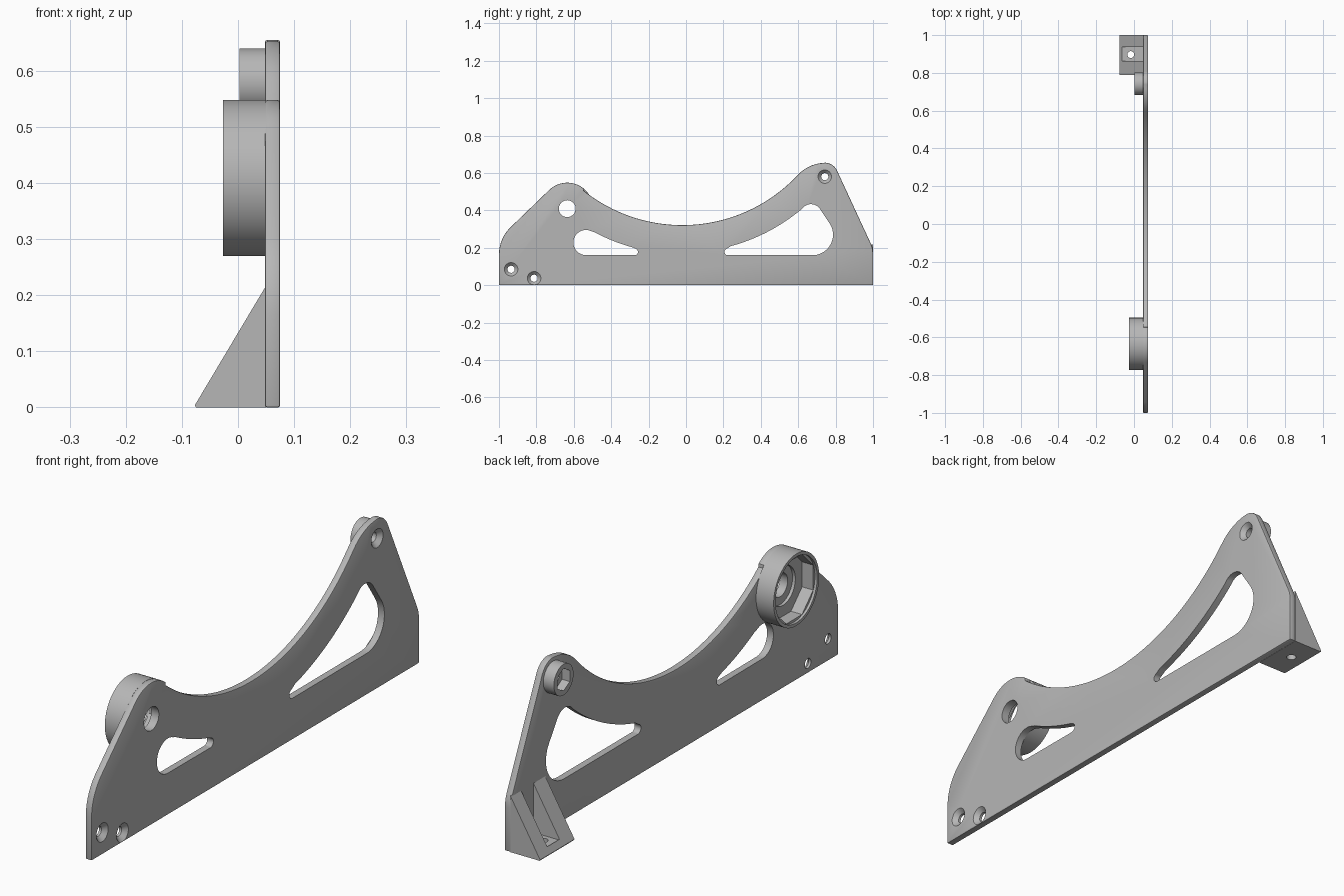
import bpy, bmesh, math
from mathutils import Vector

if "Cube" in bpy.data.objects:
    bpy.data.objects.remove(bpy.data.objects["Cube"], do_unlink=True)

grey = bpy.data.materials.new("light grey")
grey.use_nodes = True
COLOUR = (0.47, 0.47, 0.47, 1)
grey.diffuse_color = COLOUR
grey.node_tree.nodes["Principled BSDF"].inputs["Base Color"].default_value = COLOUR

INNER, OUTER = 0.048, 0.075      # plate faces along x
SWEEP = (-0.02, 1.166)           # centre of the large concave sweep
CUP = (-0.635, 0.409)
BOSS = (0.742, 0.58)


def arc(centre, radius, start, end, steps=None):
    """Points along an arc, angles in degrees."""
    steps = steps or max(3, int(abs(end - start) / 6))
    angles = [math.radians(start + (end - start) * i / steps) for i in range(steps + 1)]
    return [(centre[0] + radius * math.cos(a), centre[1] + radius * math.sin(a)) for a in angles]


def circle(centre, radius, sides=64, turn=0):
    return arc(centre, radius, turn, turn + 360, sides)[:-1]


def loft(name, low, high, a, b, axis="X"):
    """Solid between two outlines of equal count, at a and b along an axis."""
    place = {"X": lambda t, p: (t, p[0], p[1]),
             "Y": lambda t, p: (p[0], t, p[1]),
             "Z": lambda t, p: (p[0], p[1], t)}[axis]
    bm = bmesh.new()
    v0 = [bm.verts.new(Vector(place(a, p))) for p in low]
    v1 = [bm.verts.new(Vector(place(b, p))) for p in high]
    bm.faces.new(v0)
    bm.faces.new(v1)
    n = len(v0)
    for i in range(n):
        j = (i + 1) % n
        bm.faces.new((v0[i], v0[j], v1[j], v1[i]))
    bmesh.ops.recalc_face_normals(bm, faces=bm.faces)
    mesh = bpy.data.meshes.new(name)
    bm.to_mesh(mesh)
    bm.free()
    mesh.materials.append(grey)
    obj = bpy.data.objects.new(name, mesh)
    bpy.context.collection.objects.link(obj)
    return obj


def prism(name, points, a, b, axis="X"):
    return loft(name, points, points, a, b, axis)


def activate(obj):
    bpy.ops.object.select_all(action="DESELECT")
    obj.select_set(True)
    bpy.context.view_layer.objects.active = obj


def cut(obj, cutter):
    """Subtract a cutter and discard it."""
    activate(obj)
    mod = obj.modifiers.new("cut", "BOOLEAN")
    mod.operation = "DIFFERENCE"
    mod.solver = "EXACT"
    mod.object = cutter
    bpy.ops.object.modifier_apply(modifier=mod.name)
    bpy.data.objects.remove(cutter, do_unlink=True)


# Side plate outline, counter-clockwise in y and z
outline = [(-1, 0), (1, 0)]
outline += arc((0.88, 0.17), 0.12, 0, 24.6)
outline += arc((0.74, 0.58), 0.075, 24.6, 88)
outline += arc((0.745, 0.455), 0.199, 92, 137)
outline += arc(SWEEP, 0.845, -43.5, -128.5, 48)
outline += arc(CUP, 0.139, 51, 135.7)
outline += arc((-0.8, 0.165), 0.2, 135.7, 180)
plate = prism("side_plate", outline, INNER, OUTER)
activate(plate)
bevel = plate.modifiers.new("edge", "BEVEL")
bevel.width = 0.004
bevel.segments = 2
bevel.limit_method = "ANGLE"
bevel.angle_limit = math.radians(60)
bevel.use_clamp_overlap = False
bpy.ops.object.modifier_apply(modifier=bevel.name)

# Lightening windows
front_window = arc((-0.275, 0.178), 0.018, -90, 75)
front_window += arc(SWEEP, 1.0, -105.5, -118, 10)
front_window += arc((-0.535, 0.228), 0.067, 62, 270)
rear_window = arc((0.676, 0.27), 0.11, -90, 34)
rear_window += arc((0.668, 0.375), 0.058, 34, 126)
rear_window += arc(SWEEP, 0.992, -50, -74.8, 20)
rear_window += arc((0.224, 0.178), 0.018, 105, 270)
for window in (front_window, rear_window):
    cut(plate, prism("cutter", window, 0, 0.1))

# Countersunk screw holes and the axle hole
for spot in ((-0.935, 0.085), (-0.812, 0.037), BOSS):
    cut(plate, prism("cutter", circle(spot, 0.019, 32), 0, 0.1))
    cut(plate, loft("cutter", circle(spot, 0.019, 32), circle(spot, 0.037, 32),
                    OUTER - 0.017, OUTER + 0.001))
cut(plate, prism("cutter", circle(CUP, 0.045, 48), 0, 0.1))

# Bearing cup with a faceted pocket and a stepped floor
cup = prism("bearing_cup", circle(CUP, 0.139, 72), -0.027, INNER + 0.002)
cut(cup, prism("cutter", circle(CUP, 0.127, 72), -0.1, -0.017))
cut(cup, prism("cutter", circle(CUP, 0.126, 8, 22.5), -0.1, 0.03))
cut(cup, prism("cutter", circle(CUP, 0.075, 48), -0.1, 0.042))
cut(cup, prism("cutter", circle(CUP, 0.045, 48), -0.1, 0.1))

# Small boss with a hexagonal nut pocket
boss = prism("nut_boss", circle(BOSS, 0.06, 48), 0.003, INNER + 0.002)
cut(boss, prism("cutter", circle(BOSS, 0.043, 6, 30), -0.1, 0.036))
cut(boss, prism("cutter", circle(BOSS, 0.019, 32), -0.1, 0.1))

# Wedge foot with a screw slot
wedge = [(-0.075, 0), (INNER + 0.002, 0), (INNER + 0.002, 0.217), (-0.077, 0.004)]
foot = prism("mounting_foot", wedge, 0.79, 1.0, "Y")
slot = [(-0.063, 0.862), (INNER, 0.862), (INNER, 0.937), (-0.063, 0.937)]
cut(foot, prism("cutter", slot, 0.024, 0.4, "Z"))
cut(foot, prism("cutter", circle((-0.017, 0.897), 0.018, 32), -0.1, 0.1, "Z"))

for part in (plate, cup, boss, foot):
    activate(part)
    bpy.ops.object.shade_smooth_by_angle(angle=math.radians(25))
